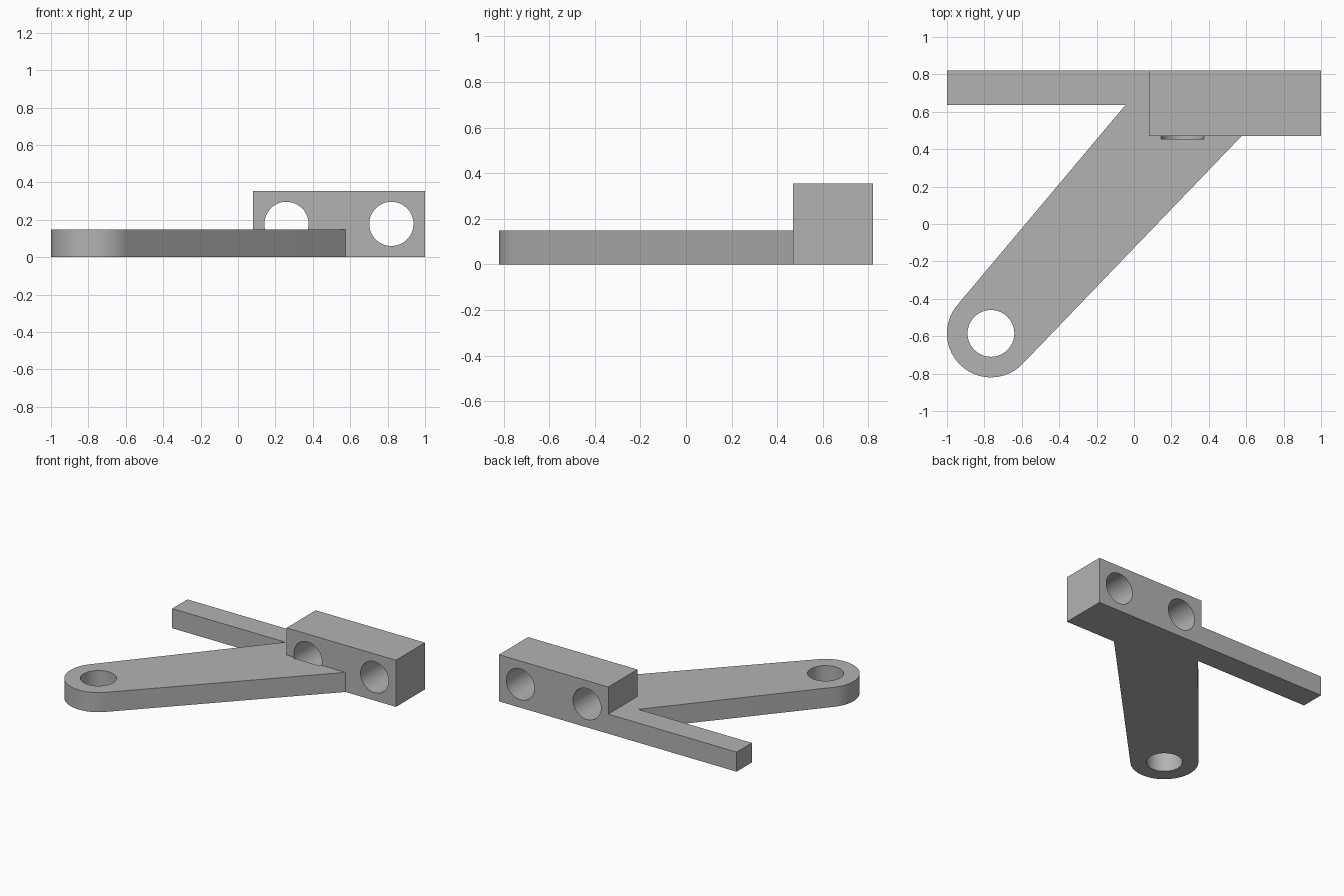
import bpy, bmesh, math
from mathutils import Matrix, Vector

if "Cube" in bpy.data.objects:
    bpy.data.objects.remove(bpy.data.objects["Cube"], do_unlink=True)

PLATE_H, BLOCK_H = 0.149, 0.355
PIVOT, PIVOT_R = Vector((-0.765, -0.585)), 0.235

grey = bpy.data.materials.new("plain grey")
grey.use_nodes = True
color = (0.45, 0.45, 0.45, 1)
grey.diffuse_color = color
grey.node_tree.nodes["Principled BSDF"].inputs["Base Color"].default_value = color


def add_object(name, bm):
    bmesh.ops.recalc_face_normals(bm, faces=bm.faces)
    mesh = bpy.data.meshes.new(name)
    bm.to_mesh(mesh)
    bm.free()
    mesh.materials.append(grey)
    obj = bpy.data.objects.new(name, mesh)
    bpy.context.collection.objects.link(obj)
    return obj


def prism(name, outline, height):
    bm = bmesh.new()
    face = bm.faces.new([bm.verts.new((p[0], p[1], 0)) for p in outline])
    top = bmesh.ops.extrude_face_region(bm, geom=[face])
    verts = [v for v in top["geom"] if isinstance(v, bmesh.types.BMVert)]
    bmesh.ops.translate(bm, vec=(0, 0, height), verts=verts)
    return add_object(name, bm)


def cylinder(name, center, radius, depth, along_y=False):
    bm = bmesh.new()
    turn = Matrix.Rotation(math.pi / 2 if along_y else 0, 4, "X")
    bmesh.ops.create_cone(bm, cap_ends=True, segments=64, radius1=radius, radius2=radius,
                          depth=depth, matrix=Matrix.Translation(center) @ turn)
    return add_object(name, bm)


def combine(target, tool, operation):
    mod = target.modifiers.new(operation.lower(), "BOOLEAN")
    mod.operation, mod.object, mod.solver = operation, tool, "EXACT"
    bpy.context.view_layer.objects.active = target
    bpy.ops.object.modifier_apply(modifier=mod.name)
    bpy.data.objects.remove(tool, do_unlink=True)


# Flat plate: side bar and slanted arm with a rounded end
start, end = math.radians(139.7), math.radians(316)
arc = [PIVOT + PIVOT_R * Vector((math.cos(a), math.sin(a)))
       for a in (start + (end - start) * i / 40 for i in range(41))]
bracket = prism("bracket", [(0.575, 0.82), (-1, 0.82), (-1, 0.637), (-0.045, 0.637),
                            *arc, (0.575, 0.47)], PLATE_H)

# Raised mounting block
block = prism("block", [(0.08, 0.47), (1, 0.47), (1, 0.82), (0.08, 0.82)], BLOCK_H)
combine(bracket, block, "UNION")

# Pivot hole, and two bolt holes that nick the arm in front of the block
combine(bracket, cylinder("pivot_hole", (*PIVOT, 0.07), 0.125, 1), "DIFFERENCE")
for x in (0.259, 0.82):
    combine(bracket, cylinder("bolt_hole", (x, 0.955, 0.178), 0.118, 1, True), "DIFFERENCE")

# Smooth the round walls, keep the corners sharp
bpy.ops.object.select_all(action="DESELECT")
bracket.select_set(True)
bpy.context.view_layer.objects.active = bracket
bpy.ops.object.shade_smooth_by_angle(angle=math.radians(30))
